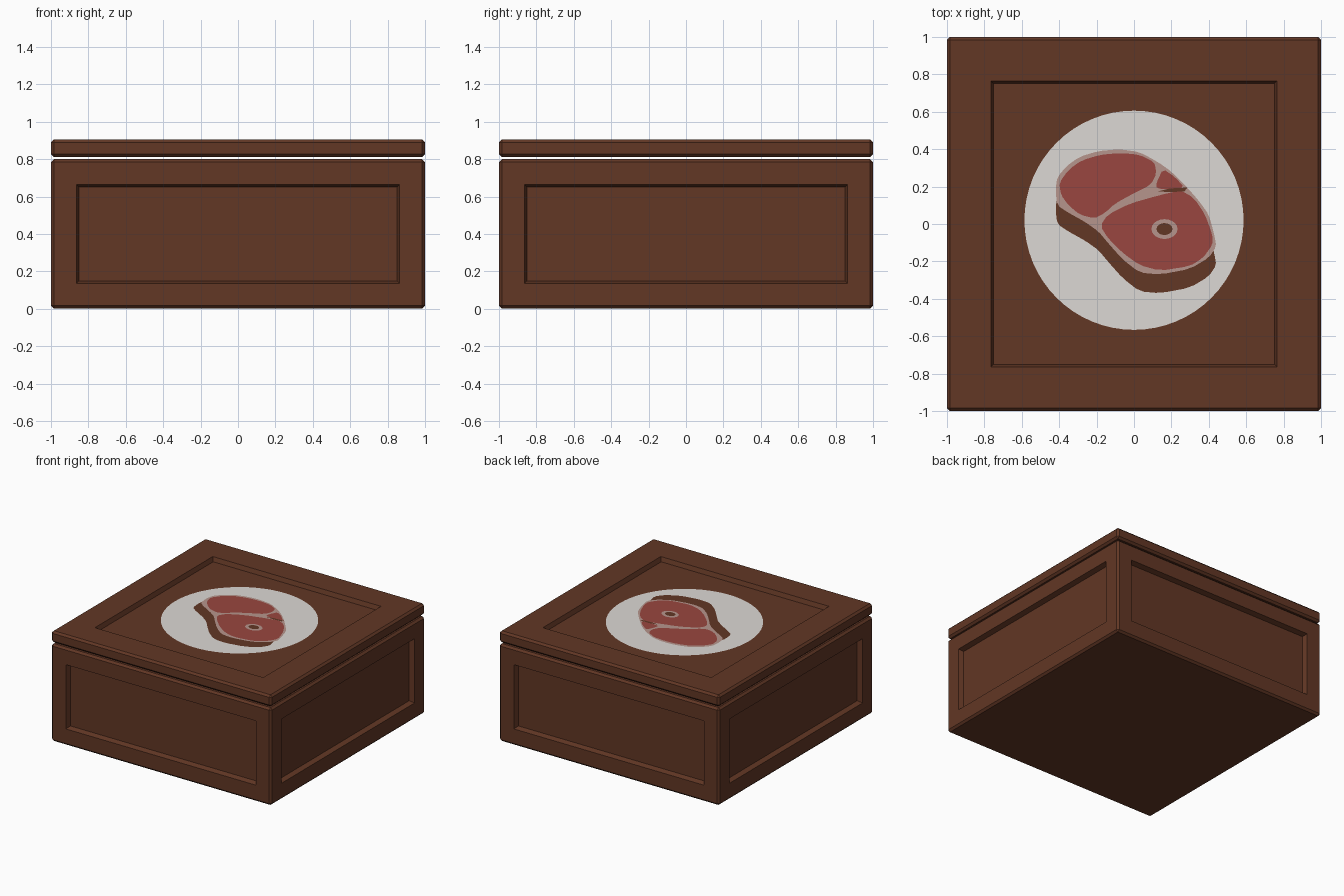
import bpy, bmesh, math
from mathutils import Vector

if "Cube" in bpy.data.objects:
    bpy.data.objects.remove(bpy.data.objects["Cube"])


def material(name, rgb):
    m = bpy.data.materials.new(name)
    m.diffuse_color = (*rgb, 1)
    m.use_nodes = True
    m.node_tree.nodes["Principled BSDF"].inputs["Base Color"].default_value = m.diffuse_color
    return m


WOOD = material("dark brown wood", (0.122, 0.038, 0.018))
WHITE = material("off white", (0.72, 0.69, 0.66))
RED = material("meat red", (0.32, 0.062, 0.05))
FAT = material("pale fat", (0.47, 0.30, 0.265))


def finish(bm, name, mat):
    me = bpy.data.meshes.new(name)
    bm.to_mesh(me)
    bm.free()
    me.materials.append(mat)
    ob = bpy.data.objects.new(name, me)
    bpy.context.collection.objects.link(ob)
    return ob


def panelled_box(name, z0, z1, is_panel, margin, depth, bevel=0.016):
    """Chamfered 2 x 2 block with a sunken panel in the chosen faces."""
    bm = bmesh.new()
    bmesh.ops.create_cube(bm, size=2)
    for v in bm.verts:
        v.co.z = z1 if v.co.z > 0 else z0
    bmesh.ops.bevel(bm, geom=bm.edges[:], offset=bevel, segments=1, affect='EDGES')
    bm.normal_update()
    panels = [f for f in bm.faces if is_panel(f.normal)]
    bmesh.ops.inset_individual(bm, faces=panels, thickness=margin, use_even_offset=True)
    bmesh.ops.inset_individual(bm, faces=panels, thickness=0.013, depth=-depth,
                               use_even_offset=True)
    return finish(bm, name, WOOD)


def rounded(pts):
    """One corner-cutting pass to soften a hand-drawn outline."""
    out = []
    for i, p in enumerate(pts):
        a, b = Vector(p), Vector(pts[(i + 1) % len(pts)])
        out += [a.lerp(b, 0.2), a.lerp(b, 0.8)]
    return out


def ellipse(cx, cy, rx, ry, n):
    return [(cx + rx * math.cos(t * math.tau / n), cy + ry * math.sin(t * math.tau / n))
            for t in range(n)]


def decal(name, pts, layer, mat, dy=0.0):
    """Flat inlay lying just above the sunken lid panel."""
    bm = bmesh.new()
    f = bm.faces.new([bm.verts.new((p[0], p[1] + dy, 0.8705 + 0.001 * layer)) for p in pts])
    f.normal_update()
    if f.normal.z < 0:
        f.normal_flip()
    return finish(bm, name, mat)


# Box body with a panel on each side, and the lid with a panel on top
panelled_box("box_body", 0.0, 0.80, lambda n: max(abs(n.x), abs(n.y)) > 0.99, 0.12, 0.04)
panelled_box("lid", 0.811, 0.905, lambda n: n.z > 0.99, 0.219, 0.035)

# Round white badge
decal("badge", ellipse(0, 0.02, 0.586, 0.586, 64), 0, WHITE)

# Steak outline, used for the fat layer and, shifted down, for the cut side
steak = [(-.42, .18), (-.41, .25), (-.36, .31), (-.29, .36), (-.19, .39), (-.08, .40),
         (.03, .385), (.13, .33), (.20, .28), (.28, .20), (.35, .12), (.40, .05),
         (.43, -.06), (.44, -.12), (.40, -.18), (.30, -.24), (.14, -.27), (.03, -.26),
         (-.06, -.19), (-.14, -.10), (-.19, -.04), (-.26, .01), (-.35, .06), (-.41, .10)]
decal("steak_side", rounded(steak), 1, WOOD, dy=-0.10)
decal("steak_fat", rounded(steak), 2, FAT)

# Red meat pieces
meat_left = [(-.40, .22), (-.35, .29), (-.28, .34), (-.18, .37), (-.07, .38), (.03, .37),
             (.11, .33), (.12, .27), (.09, .21), (0, .165), (-.10, .11), (-.155, .06),
             (-.21, .03), (-.29, .05), (-.35, .10), (-.39, .155)]
meat_right = [(.14, .155), (.25, .18), (.32, .14), (.38, .05), (.42, -.06), (.42, -.11),
              (.37, -.18), (.30, -.225), (.14, -.25), (.03, -.22), (-.06, -.155),
              (-.14, -.075), (-.18, -.01), (-.14, .05), (-.02, .11)]
meat_small = [(.155, .295), (.22, .25), (.27, .195), (.19, .185), (.12, .19), (.12, .22)]
decal("meat_left", rounded(meat_left), 3, RED)
decal("meat_right", rounded(meat_right), 3, RED)
decal("meat_small", rounded(meat_small), 3, RED)
decal("meat_gap", [(.13, .175), (.19, .19), (.285, .195), (.27, .175), (.19, .17)], 4, WOOD)

# Bone ring and its dark centre
decal("bone_ring", ellipse(.163, -.027, .07, .053, 20), 4, FAT)
decal("bone_hole", ellipse(.163, -.027, .043, .032, 16), 5, WOOD)
